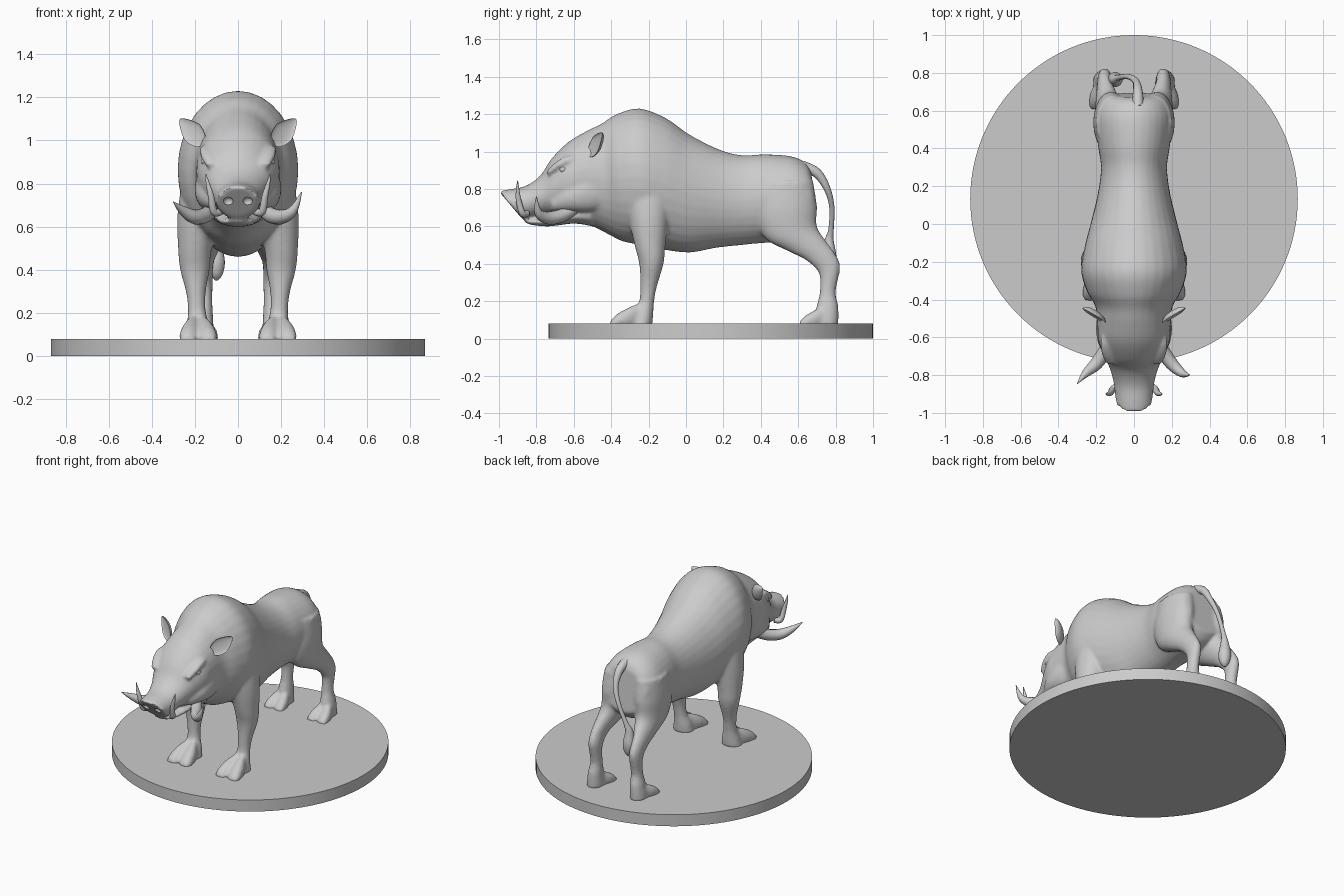
import bpy, bmesh, math
from mathutils import Vector, Matrix

cube = bpy.data.objects.get("Cube")
if cube:
    bpy.data.objects.remove(cube)

GREY = (0.6, 0.6, 0.6, 1)
mat = bpy.data.materials.new("plain grey")
mat.use_nodes = True
mat.diffuse_color = GREY
mat.node_tree.nodes["Principled BSDF"].inputs["Base Color"].default_value = GREY


def spline(rows, steps=5):
    """Smooth interpolation through rows of numbers."""
    out = []
    for i in range(len(rows) - 1):
        a, b, c, d = (rows[max(0, min(len(rows) - 1, i + k))] for k in (-1, 0, 1, 2))
        for s in range(steps):
            t = s / steps
            out.append([q + t / 2 * (r - p + t * (2 * p - 5 * q + 4 * r - u + t * (3 * (q - r) + u - p)))
                        for p, q, r, u in zip(a, b, c, d)])
    return out + [list(rows[-1])]


def select(ob):
    bpy.ops.object.select_all(action='DESELECT')
    ob.select_set(True)
    bpy.context.view_layer.objects.active = ob


def finish(name, bm, angle=40):
    bmesh.ops.recalc_face_normals(bm, faces=bm.faces)
    me = bpy.data.meshes.new(name)
    bm.to_mesh(me)
    bm.free()
    me.materials.append(mat)
    ob = bpy.data.objects.new(name, me)
    bpy.context.collection.objects.link(ob)
    select(ob)
    bpy.ops.object.shade_smooth_by_angle(angle=math.radians(angle))
    return ob


def loft(bm, rings, sides=32):
    """Ellipse sections: x, one rim point (y, z), the opposite one (y, z), half width."""
    loops = []
    for x, y1, z1, y2, z2, w in spline(rings):
        mid, arm = Vector((x, (y1 + y2) / 2, (z1 + z2) / 2)), Vector((0, (y1 - y2) / 2, (z1 - z2) / 2))
        angles = [2 * math.pi * k / sides for k in range(sides)]
        loops.append([bm.verts.new(mid + arm * math.cos(a) + Vector((w * math.sin(a), 0, 0))) for a in angles])
    for p, q in zip(loops, loops[1:]):
        for k in range(sides):
            bm.faces.new((p[k], p[k - 1], q[k - 1], q[k]))
    bm.faces.new(loops[0])
    bm.faces.new(loops[-1])


def tube(name, points):
    """Tapered tube through x, y, z, radius points."""
    cu = bpy.data.curves.new(name, 'CURVE')
    cu.dimensions, cu.bevel_depth, cu.bevel_resolution, cu.use_fill_caps = '3D', 1, 4, True
    rows = spline(points)
    sp = cu.splines.new('POLY')
    sp.points.add(len(rows) - 1)
    for p, (x, y, z, r) in zip(sp.points, rows):
        p.co, p.radius = (x, y, z, 1), r
    cu.materials.append(mat)
    ob = bpy.data.objects.new(name, cu)
    bpy.context.collection.objects.link(ob)
    select(ob)
    bpy.ops.object.convert(target='MESH')
    bpy.ops.object.shade_smooth_by_angle(angle=math.radians(50))


# Round base
bm = bmesh.new()
bmesh.ops.create_cone(bm, cap_ends=True, segments=128, radius1=0.867, radius2=0.867, depth=0.08,
                      matrix=Matrix.Translation((0, 0.133, 0.04)))
finish("base", bm)

# Trunk, neck and head from rump to nose
bm = bmesh.new()
loft(bm, [(0, .67, .89, .695, .60, .16), (0, .64, .94, .65, .55, .185), (0, .56, .975, .56, .52, .205),
          (0, .42, .985, .40, .51, .19), (0, .30, .98, .30, .50, .175), (0, .18, 1.01, .16, .485, .19),
          (0, .02, 1.09, .02, .46, .225), (0, -.11, 1.18, -.12, .475, .26), (0, -.25, 1.23, -.24, .50, .28),
          (0, -.37, 1.20, -.34, .52, .25), (0, -.45, 1.15, -.42, .56, .205), (0, -.53, 1.11, -.52, .61, .195),
          (0, -.63, 1.05, -.60, .64, .19), (0, -.72, .96, -.67, .65, .16), (0, -.78, .87, -.74, .66, .13),
          (0, -.86, .815, -.80, .65, .11), (0, -.95, .797, -.86, .635, .10), (0, -1.0, .787, -.885, .65, .098)])
# Lower jaw
loft(bm, [(0, -.52, .72, -.50, .60, .13), (0, -.62, .69, -.60, .615, .12), (0, -.74, .655, -.73, .60, .09),
          (0, -.82, .64, -.82, .607, .07), (0, -.86, .63, -.86, .62, .04)])

for s in (1, -1):
    # Front and hind legs, hip or shoulder down to the pastern
    loft(bm, [(s * x, *r) for x, *r in (
        (.15, -.34, .88, -.06, .88, .10), (.18, -.31, .66, -.09, .66, .10), (.20, -.275, .5, -.11, .5, .078),
        (.20, -.25, .4, -.12, .4, .068), (.195, -.245, .3, -.155, .28, .045), (.19, -.25, .2, -.17, .2, .042),
        (.185, -.28, .14, -.175, .13, .058), (.185, -.30, .07, -.18, .07, .07))])
    loft(bm, [(s * x, *r) for x, *r in (
        (.11, .40, .84, .68, .84, .09), (.12, .37, .68, .70, .71, .095), (.13, .42, .54, .70, .60, .08),
        (.145, .54, .47, .75, .52, .058), (.155, .64, .42, .80, .45, .042), (.155, .71, .35, .825, .38, .038),
        (.155, .715, .25, .80, .25, .036), (.16, .70, .18, .815, .17, .045), (.165, .68, .07, .815, .07, .055))])
    # Cloven toes
    for y, x, size in ((-.25, .185, 1), (.74, .165, .85)):
        for side in (1, -1):
            loft(bm, [(s * x + side * dx * size, y - dy * size, .08 + h * size, y - dy * size, .05, w * size)
                      for dx, dy, h, w in ((.022, 0, .11, .03), (.036, .06, .085, .042),
                                           (.045, .12, .05, .042), (.048, .155, .015, .03))])
    # Brow ridge and cheek
    loft(bm, [(s * .12, -.745, .895, -.735, .87, .03), (s * .135, -.70, .94, -.68, .905, .036),
              (s * .145, -.64, .975, -.62, .935, .035), (s * .145, -.58, .98, -.57, .95, .02)])
    loft(bm, [(s * .10, -.72, .76, -.72, .68, .04), (s * .13, -.64, .82, -.62, .68, .06),
              (s * .14, -.54, .88, -.52, .68, .06), (s * .13, -.42, .88, -.42, .70, .05)])
body = finish("body", bm, 50)

# Fuse the flesh into one soft skin
remesh = body.modifiers.new("fuse", 'REMESH')
remesh.mode, remesh.voxel_size, remesh.use_smooth_shade = 'VOXEL', 0.01, True
soften = body.modifiers.new("soften", 'SMOOTH')
soften.factor, soften.iterations = 0.5, 8

# Nostrils sunk into the nose
bm = bmesh.new()
for s in (1, -1):
    bmesh.ops.create_icosphere(bm, subdivisions=3, radius=0.024,
                               matrix=Matrix.Translation((s * .045, -.948, .715)))
cutter = finish("nostril_cutter", bm)
cutter.hide_render = True
cut = body.modifiers.new("nostrils", 'BOOLEAN')
cut.operation, cut.object = 'DIFFERENCE', cutter
select(body)
for m in list(body.modifiers):
    bpy.ops.object.modifier_apply(modifier=m.name)
bpy.data.objects.remove(cutter)
if not body.data.materials:
    body.data.materials.append(mat)
bpy.ops.object.shade_smooth_by_angle(angle=math.radians(50))

for s, label in ((1, "left"), (-1, "right")):
    # Cupped leaf-shaped ear
    axis = Vector((.62, .42, .66)).normalized()
    front = Vector((.45, -.85, .1))
    front = (front - axis * front.dot(axis)).normalized()
    across = axis.cross(front)
    bm = bmesh.new()
    bmesh.ops.create_uvsphere(bm, u_segments=24, v_segments=16, radius=1)
    for v in bm.verts:
        x, y, z = v.co
        depth = y * .03 if y > 0 else -y * .012
        p = Vector((.215, -.485, 1.04)) + across * x * .052 * (1 - .45 * max(z, 0)) - front * depth + axis * z * .088
        v.co = (s * p.x, p.y, p.z)
    finish(label + "_ear", bm, 60)

    # Eye
    bm = bmesh.new()
    bmesh.ops.create_uvsphere(bm, u_segments=16, v_segments=10, radius=.024,
                              matrix=Matrix.Translation((s * .147, -.655, .905)))
    finish(label + "_eye", bm)

    # Small upright tusk, and large sweeping tusk
    tube(label + "_upper_tusk", [(s * .08, -.85, .67, .018), (s * .112, -.875, .67, .018),
                                 (s * .125, -.895, .74, .015), (s * .14, -.90, .80, .009), (s * .15, -.90, .845, .002)])
    tip = (.295, -.80, .76, .002) if s > 0 else (-.30, -.845, .715, .002)
    tube(label + "_lower_tusk", [(s * .11, -.60, .69, .03), (s * .15, -.67, .655, .036), (s * .20, -.74, .645, .034),
                                 (s * .255, -.79, .675, .022), tip])

# Tail ending in a tuft
tube("tail", [(.02, .62, .92, .032), (.02, .70, .885, .026), (.01, .755, .80, .018), (-.03, .78, .70, .014),
              (-.08, .775, .58, .015), (-.1, .765, .52, .026), (-.1, .765, .44, .04), (-.1, .765, .38, .03),
              (-.1, .765, .35, .006)])
